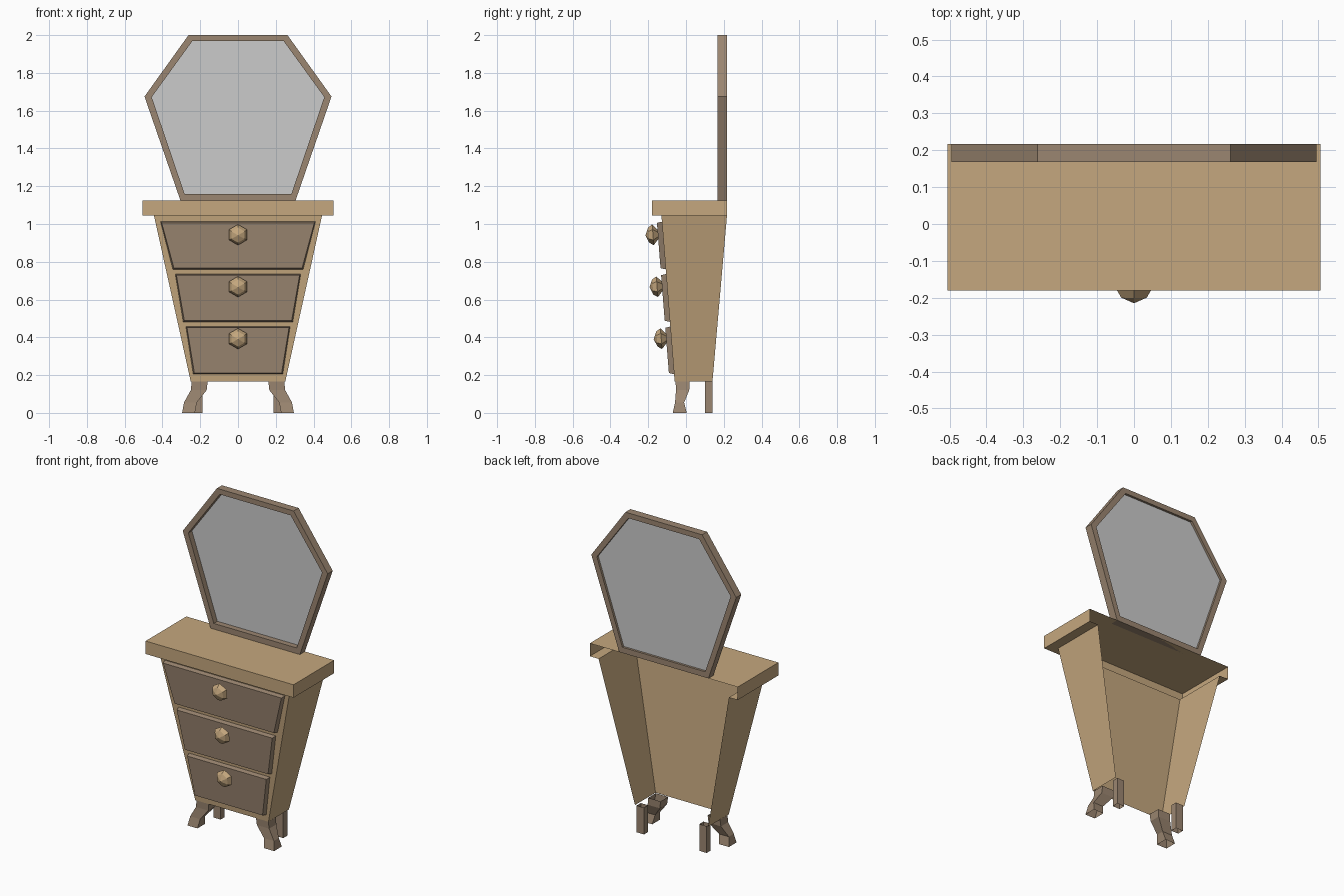
import bpy, bmesh, math
from mathutils import Vector, Matrix

if "Cube" in bpy.data.objects:
    bpy.data.objects.remove(bpy.data.objects["Cube"])


def material(name, rgb):
    m = bpy.data.materials.new(name)
    m.diffuse_color = (*rgb, 1)
    m.use_nodes = True
    m.node_tree.nodes["Principled BSDF"].inputs["Base Color"].default_value = m.diffuse_color
    return m


LIGHT = material("light_wood", (0.56, 0.39, 0.21))
DARK = material("dark_wood", (0.33, 0.24, 0.165))


def loft(name, rings, mat=None, closed=True, cap_start=False, cap_end=False, wrap=False):
    """Skin a list of equal-length point rings."""
    bm = bmesh.new()
    vs = [[bm.verts.new(p) for p in r] for r in rings]
    n = len(rings[0])
    pairs = list(zip(vs, vs[1:])) + ([(vs[-1], vs[0])] if wrap else [])
    for a, b in pairs:
        for i in range(n if closed else n - 1):
            j = (i + 1) % n
            bm.faces.new((a[i], a[j], b[j], b[i]))
    if cap_start:
        bm.faces.new(vs[0])
    if cap_end:
        bm.faces.new(vs[-1])
    bmesh.ops.remove_doubles(bm, verts=bm.verts, dist=1e-5)
    bmesh.ops.recalc_face_normals(bm, faces=bm.faces)
    me = bpy.data.meshes.new(name)
    bm.to_mesh(me)
    bm.free()
    ob = bpy.data.objects.new(name, me)
    bpy.context.collection.objects.link(ob)
    if mat:
        me.materials.append(mat)
    return ob


def mirror_x(ob):
    ob.modifiers.new("mirror", 'MIRROR').use_axis[0] = True


def u_path(w, front, back, z):
    """Open three-sided outline: back left, front left, front right, back right."""
    return [(-w, back, z), (-w, front, z), (w, front, z), (w, back, z)]


def square(cx, cy, hx, hy, z):
    return [(cx - hx, cy - hy, z), (cx + hx, cy - hy, z),
            (cx + hx, cy + hy, z), (cx - hx, cy + hy, z)]


def front_y(z):
    """Depth of the sloping cabinet front at height z."""
    return -0.06 - 0.07 * (z - 0.165) / 0.88


# Table top and cabinet shell, both open at the back
rim = u_path(0.445, -0.13, 0.217, 1.045)
loft("table_top", [u_path(0.505, -0.18, 0.217, 1.125),
                   u_path(0.505, -0.18, 0.217, 1.045), rim],
     LIGHT, closed=False, cap_start=True)
loft("cabinet", [rim, u_path(0.25, -0.06, 0.14, 0.165)], LIGHT, closed=False)


# Drawer fronts and hexagonal knobs
def drawer_ring(w0, z0, w1, z1, out, inset):
    w0, w1, z0, z1 = w0 - inset, w1 - inset, z0 + inset, z1 - inset
    return [(x, front_y(z) - out, z) for x, z in
            ((-w0, z0), (w0, z0), (w1, z1), (-w1, z1))]


tilt = Matrix.Rotation(math.atan(0.07 / 0.88), 3, 'X')
drawers = [("top", 0.345, 0.76, 0.410, 1.012, 0.945),
           ("middle", 0.290, 0.482, 0.332, 0.735, 0.67),
           ("bottom", 0.237, 0.205, 0.276, 0.457, 0.395)]
for label, w0, z0, w1, z1, zk in drawers:
    loft(label + "_drawer", [drawer_ring(w0, z0, w1, z1, o, i)
                             for o, i in ((0, 0), (0.027, 0.006))], DARK, cap_end=True)
    base = Vector((0, front_y(zk) - 0.027, zk))
    rings = []
    for r, d in ((0.026, 0.0), (0.055, 0.026), (0.04, 0.049), (0.0, 0.066)):
        rings.append([base + tilt @ Vector((r * math.sin(k * math.pi / 3), -d,
                                            r * math.cos(k * math.pi / 3)))
                      for k in range(6)])
    # The last ring collapses to the tip
    loft(label + "_knob", rings, LIGHT, cap_start=True)

# Curved front legs and straight back legs
mirror_x(loft("front_legs", [square(0.203, -0.018, 0.042, 0.037, 0.165),
                             square(0.208, -0.018, 0.042, 0.035, 0.12),
                             square(0.252, -0.034, 0.034, 0.024, 0.055),
                             square(0.262, -0.033, 0.034, 0.037, 0.0)], DARK))
mirror_x(loft("back_legs", [square(0.214, 0.12, 0.025, 0.02, z) for z in (0.165, 0)], DARK))

# Six-sided mirror frame with recessed glass
outer = [(0.305, 1.125), (0.495, 1.675), (0.262, 2.0)]
inner = [(0.283, 1.16), (0.457, 1.672), (0.242, 1.968)]


def hexagon(half, y):
    return [(x, y, z) for x, z in half] + [(-x, y, z) for x, z in reversed(half)]


loft("mirror_frame", [hexagon(outer, 0.217), hexagon(outer, 0.168),
                      hexagon(inner, 0.168), hexagon(inner, 0.217)], DARK, wrap=True)
loft("mirror_glass", [hexagon(inner, 0.203)], cap_start=True)
